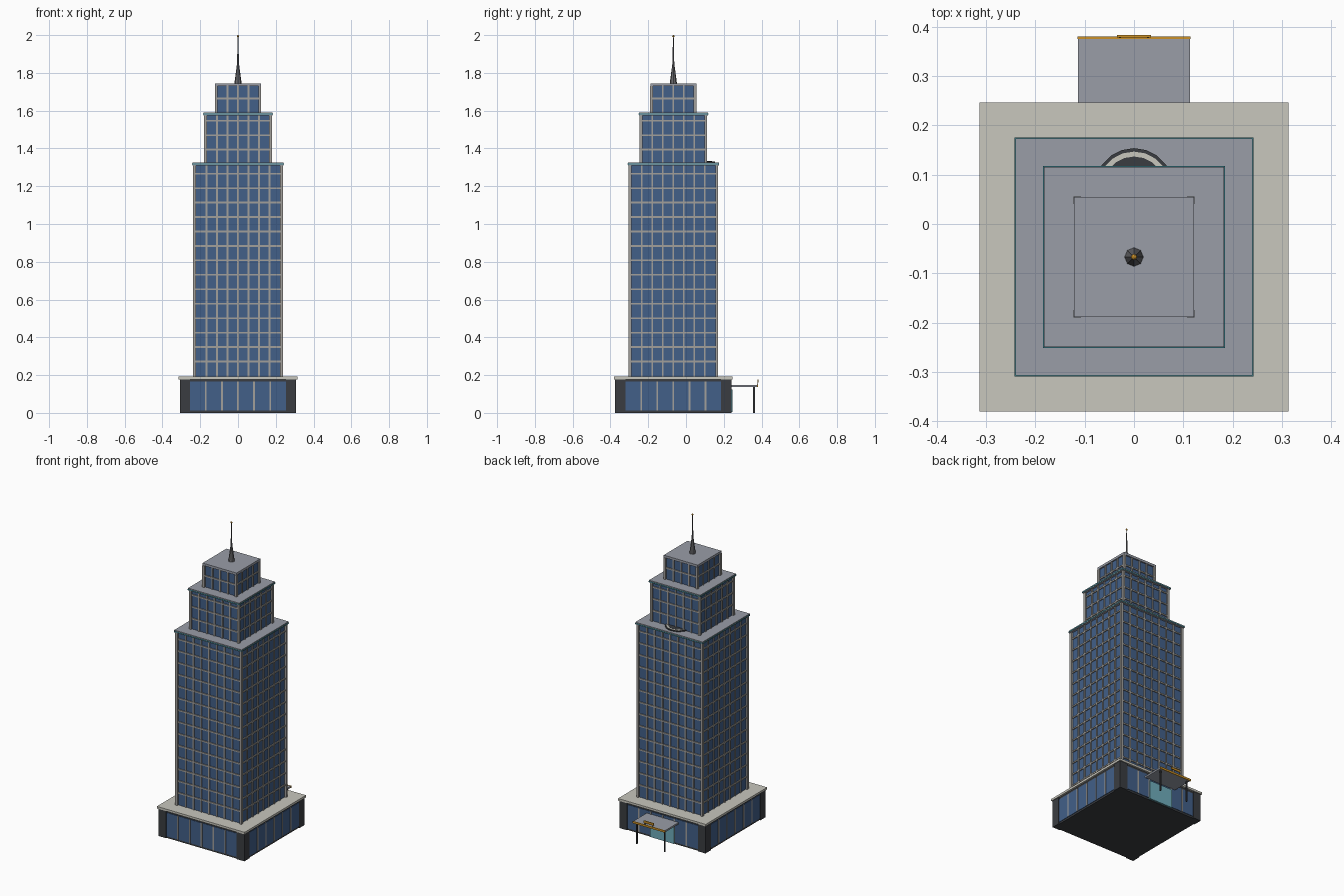
import bpy
import bmesh
from mathutils import Matrix, Vector

cube = bpy.data.objects.get("Cube")
if cube:
    bpy.data.objects.remove(cube, do_unlink=True)

CY = -0.067  # tower axis in y


def material(name, r, g, b):
    m = bpy.data.materials.new(name)
    m.use_nodes = True
    m.diffuse_color = (r, g, b, 1)
    m.node_tree.nodes["Principled BSDF"].inputs["Base Color"].default_value = (r, g, b, 1)
    return m


GLASS = material("blue glass", 0.054, 0.115, 0.25)
STEEL = material("warm grey mullion", 0.36, 0.35, 0.33)
ROOF = material("roof grey", 0.32, 0.34, 0.39)
STONE = material("pale stone", 0.58, 0.57, 0.51)
DARK = material("charcoal", 0.042, 0.046, 0.052)
TEAL = material("teal trim", 0.045, 0.25, 0.30)
DOOR = material("door glass", 0.16, 0.42, 0.50)
GOLD = material("gold", 0.60, 0.28, 0.02)
METAL = material("spire metal", 0.14, 0.14, 0.15)


def finish(name, bm, mat):
    mesh = bpy.data.meshes.new(name)
    bm.to_mesh(mesh)
    bm.free()
    mesh.materials.append(mat)
    obj = bpy.data.objects.new(name, mesh)
    bpy.context.collection.objects.link(obj)
    return obj


def add_box(bm, lo, hi, turn=Matrix.Identity(4)):
    lo, hi = Vector(lo), Vector(hi)
    place = Matrix.Translation((lo + hi) / 2) @ Matrix.Diagonal((*(hi - lo), 1))
    bmesh.ops.create_cube(bm, size=1, matrix=turn @ place)


def box(name, lo, hi, mat):
    bm = bmesh.new()
    add_box(bm, lo, hi)
    return finish(name, bm, mat)


def block(name, half, z0, z1, mat):
    return box(name, (-half, CY - half, z0), (half, CY + half, z1), mat)


def cone(name, r0, r1, z0, z1, mat, sides=8, y=CY):
    bm = bmesh.new()
    bmesh.ops.create_cone(bm, cap_ends=True, segments=sides, radius1=r0, radius2=r1,
                          depth=z1 - z0, matrix=Matrix.Translation((0, y, (z0 + z1) / 2)))
    return finish(name, bm, mat)


def four_sides():
    """Transforms that repeat a front wall on all four sides of the tower."""
    return [Matrix.Translation((0, CY, 0)) @ Matrix.Rotation(k * 1.5707963, 4, "Z")
            for k in range(4)]


def wall_grid(name, half, bays, pitch, z0, z1, floors, mat, bar=0.009, depth=0.006):
    """Mullions and floor lines standing proud of a square glass core."""
    bm = bmesh.new()
    wide = bays * pitch / 2
    for turn in four_sides():
        for i in range(1, bays):
            x = i * pitch - wide
            add_box(bm, (x - bar / 2, -half - depth, z0), (x + bar / 2, -half, z1), turn)
        for z in floors:
            add_box(bm, (-half, -half - depth, z - bar / 2), (half, -half, z + bar / 2), turn)
    return finish(name, bm, mat)


def corner_posts(name, inner, outer, z0, z1, mat):
    bm = bmesh.new()
    for turn in four_sides():
        add_box(bm, (inner, -outer, z0), (outer, -inner, z1), turn)
    return finish(name, bm, mat)


# Podium: dark shell, glass panels, wide corner piers, stone cornice
block("podium_core", 0.302, 0, 0.178, DARK)
corner_posts("podium_piers", 0.253, 0.308, 0, 0.178, DARK)
bm = bmesh.new()
for turn in four_sides():
    add_box(bm, (-0.253, -0.305, 0.012), (0.253, -0.30, 0.165), turn)
finish("podium_windows", bm, GLASS)
wall_grid("podium_mullions", 0.303, 6, 0.085, 0.012, 0.165, [], STEEL, depth=0.005)
block("podium_cornice", 0.314, 0.178, 0.192, STONE)

# Three stepped tiers: name, glass half width, post half width, roof half width, bottom, top, bays
STEP = 0.0765
tiers = [("lower", 0.226, 0.237, 0.241, 0.192, 1.31, 8, 0.272, 14),
         ("middle", 0.169, 0.179, 0.183, 1.325, 1.575, 6, 1.394, 3),
         ("upper", 0.113, 0.123, 0.1215, 1.59, 1.73, 4, 1.664, 1)]
for name, glass, post, roof, z0, z1, bays, first, count in tiers:
    block(name + "_tier_glass", glass, z0, z1, GLASS)
    floors = [first + k * STEP for k in range(count)]
    wall_grid(name + "_tier_mullions", glass, bays, 0.0555, z0, z1, floors, STEEL)
    corner_posts(name + "_tier_posts", post - 0.015, post, z0, z1, STEEL)
    block(name + "_tier_roof", roof, z1, z1 + 0.015, ROOF)
    if name != "upper":
        block(name + "_tier_trim", roof + 0.002, z1 + 0.004, z1 + 0.009, TEAL)

# Round landing pad partly under the middle tier
for i, (radius, mat) in enumerate([(0.080, DARK), (0.073, STONE), (0.063, DARK)]):
    cone("landing_pad_ring_%d" % (i + 1), radius, radius, 1.32, 1.331 + i * 0.001, mat, 20, 0.074)

# Spire with a beacon
cone("spire_base", 0.019, 0.005, 1.745, 1.85, METAL)
cone("spire_mast", 0.005, 0.002, 1.85, 1.992, METAL)
bm = bmesh.new()
bmesh.ops.create_icosphere(bm, subdivisions=2, radius=0.006,
                           matrix=Matrix.Translation((0, CY, 1.994)))
finish("spire_beacon", bm, GOLD)

# Rear entrance: door, canopy, posts and a plain sign plate
box("entrance_door", (-0.085, 0.235, 0.004), (0.085, 0.246, 0.125), DOOR)
box("canopy_slab", (-0.114, 0.235, 0.137), (0.114, 0.376, 0.148), ROOF)
box("canopy_edge", (-0.115, 0.376, 0.136), (0.115, 0.381, 0.149), GOLD)
bm = bmesh.new()
for side in (-1, 1):
    add_box(bm, (side * 0.10 - 0.004, 0.356, 0), (side * 0.10 + 0.004, 0.364, 0.137))
finish("canopy_posts", bm, DARK)
box("sign_plate", (-0.035, 0.379, 0.162), (0.035, 0.384, 0.176), GOLD)
bm = bmesh.new()
for side in (-1, 1):
    add_box(bm, (side * 0.028 - 0.002, 0.378, 0.147), (side * 0.028 + 0.002, 0.381, 0.166))
finish("sign_stems", bm, DARK)
